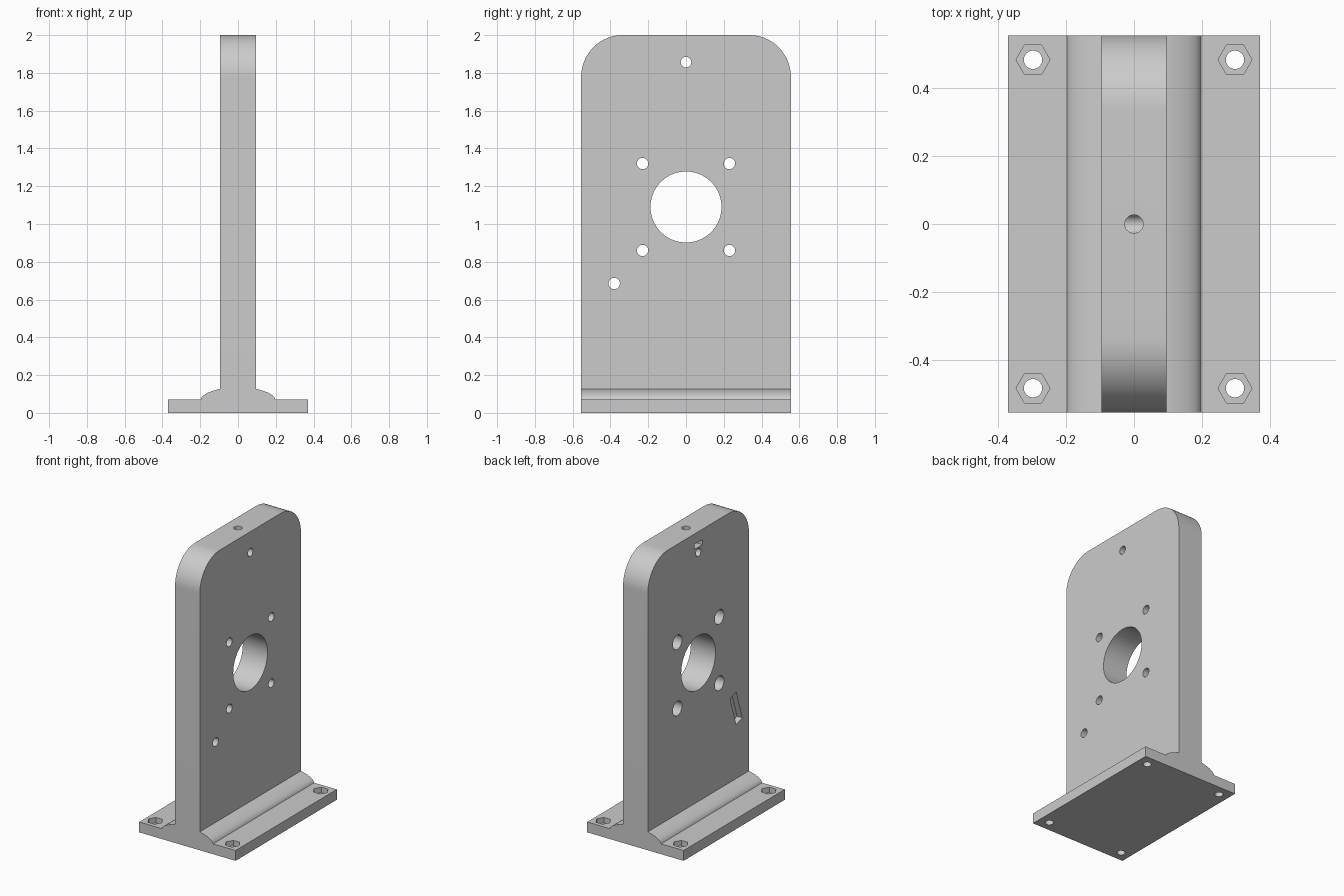
import bpy, bmesh
from math import cos, sin, pi, radians
from mathutils import Vector

cube = bpy.data.objects.get("Cube")
if cube:
    bpy.data.objects.remove(cube, do_unlink=True)

grey = bpy.data.materials.new("plain_grey")
grey.use_nodes = True
colour = (0.6, 0.6, 0.6, 1)
grey.diffuse_color = colour
grey.node_tree.nodes["Principled BSDF"].inputs["Base Color"].default_value = colour


def prism(name, profile, axis, lo, hi):
    """Extrude a closed 2D profile along an axis from lo to hi."""
    place = {"x": lambda u, v: (lo, u, v),
             "y": lambda u, v: (u, lo, v),
             "z": lambda u, v: (u, v, lo)}[axis]
    bm = bmesh.new()
    face = bm.faces.new([bm.verts.new(place(u, v)) for u, v in profile])
    grown = bmesh.ops.extrude_face_region(bm, geom=[face])["geom"]
    shift = Vector([hi - lo if a == axis else 0 for a in "xyz"])
    bmesh.ops.translate(bm, vec=shift, verts=[g for g in grown if isinstance(g, bmesh.types.BMVert)])
    bmesh.ops.recalc_face_normals(bm, faces=bm.faces)
    mesh = bpy.data.meshes.new(name)
    bm.to_mesh(mesh)
    bm.free()
    mesh.materials.append(grey)
    obj = bpy.data.objects.new(name, mesh)
    bpy.context.collection.objects.link(obj)
    return obj


def arc(u, v, r, start=0, end=360, n=48):
    """Points on an arc; a full turn leaves out the repeated end point."""
    count = n if end - start == 360 else n + 1
    angles = [radians(start + (end - start) * i / n) for i in range(count)]
    return [(u + r * cos(a), v + r * sin(a)) for a in angles]


def box(u, v, width, height, turn=0):
    """Rectangle about a centre, turned by an angle in degrees."""
    c, s = cos(radians(turn)), sin(radians(turn))
    corners = [(-width / 2, -height / 2), (width / 2, -height / 2),
               (width / 2, height / 2), (-width / 2, height / 2)]
    return [(u + p * c - q * s, v + p * s + q * c) for p, q in corners]


def cut(body, profile, axis, lo, hi):
    """Subtract a prism from a body."""
    cutter = prism("cutter", profile, axis, lo, hi)
    cutter.hide_render = True
    bpy.ops.object.select_all(action="DESELECT")
    bpy.context.view_layer.objects.active = body
    body.select_set(True)
    mod = body.modifiers.new("cut", "BOOLEAN")
    mod.operation, mod.solver, mod.object = "DIFFERENCE", "EXACT", cutter
    bpy.ops.object.modifier_apply(modifier=mod.name)
    bpy.data.objects.remove(cutter, do_unlink=True)


HALF_Y, HALF_T, STEP = 0.555, 0.095, 0.127

# Base plate with a raised, rounded shoulder along the middle
side = [(0.37, 0), (0.37, 0.072), (0.197, 0.072), (0.192, 0.084), (0.18, 0.095),
        (0.16, 0.107), (0.13, 0.118), (HALF_T, STEP)]
base = prism("base_plate", side + [(-x, z) for x, z in reversed(side)], "y", -HALF_Y, HALF_Y)

# Mounting holes with hexagonal nut pockets
for x in (-0.297, 0.297):
    for y in (-0.483, 0.483):
        cut(base, arc(x, y, 0.027), "z", -0.1, 0.2)
        cut(base, arc(x, y, 0.05, n=6), "z", 0.035, 0.2)

# Upright plate with rounded top corners
R = 0.22
outline = [(-HALF_Y, STEP), (HALF_Y, STEP)]
outline += arc(HALF_Y - R, 2 - R, R, 0, 90, 24) + arc(R - HALF_Y, 2 - R, R, 90, 180, 24)
upright = prism("upright_plate", outline, "x", -HALF_T, HALF_T)

# Large central bore and four counterbored screw holes around it
cut(upright, arc(0, 1.09, 0.188, n=80), "x", -0.3, 0.3)
for y in (-0.23, 0.23):
    for z in (0.86, 1.32):
        cut(upright, arc(y, z, 0.03), "x", -0.3, 0.3)
        cut(upright, arc(y, z, 0.05), "x", -0.3, 0.0)

# Top cross hole, set screw hole and its nut slot
cut(upright, arc(0, 1.857, 0.028), "x", -0.3, 0.3)
cut(upright, arc(0, 0, 0.027), "z", 1.857, 2.1)
cut(upright, box(0, 1.91, 0.09, 0.035), "x", -0.3, 0.045)

# Small through hole with a slanted recess
cut(upright, arc(-0.38, 0.685, 0.03), "x", -0.3, 0.3)
cut(upright, box(-0.415, 0.615, 0.07, 0.215, -18), "x", -0.3, -0.055)

# Smooth the round surfaces, keep the edges sharp
for obj in (base, upright):
    bpy.ops.object.select_all(action="DESELECT")
    obj.select_set(True)
    bpy.context.view_layer.objects.active = obj
    bpy.ops.object.shade_smooth_by_angle(angle=radians(30))
